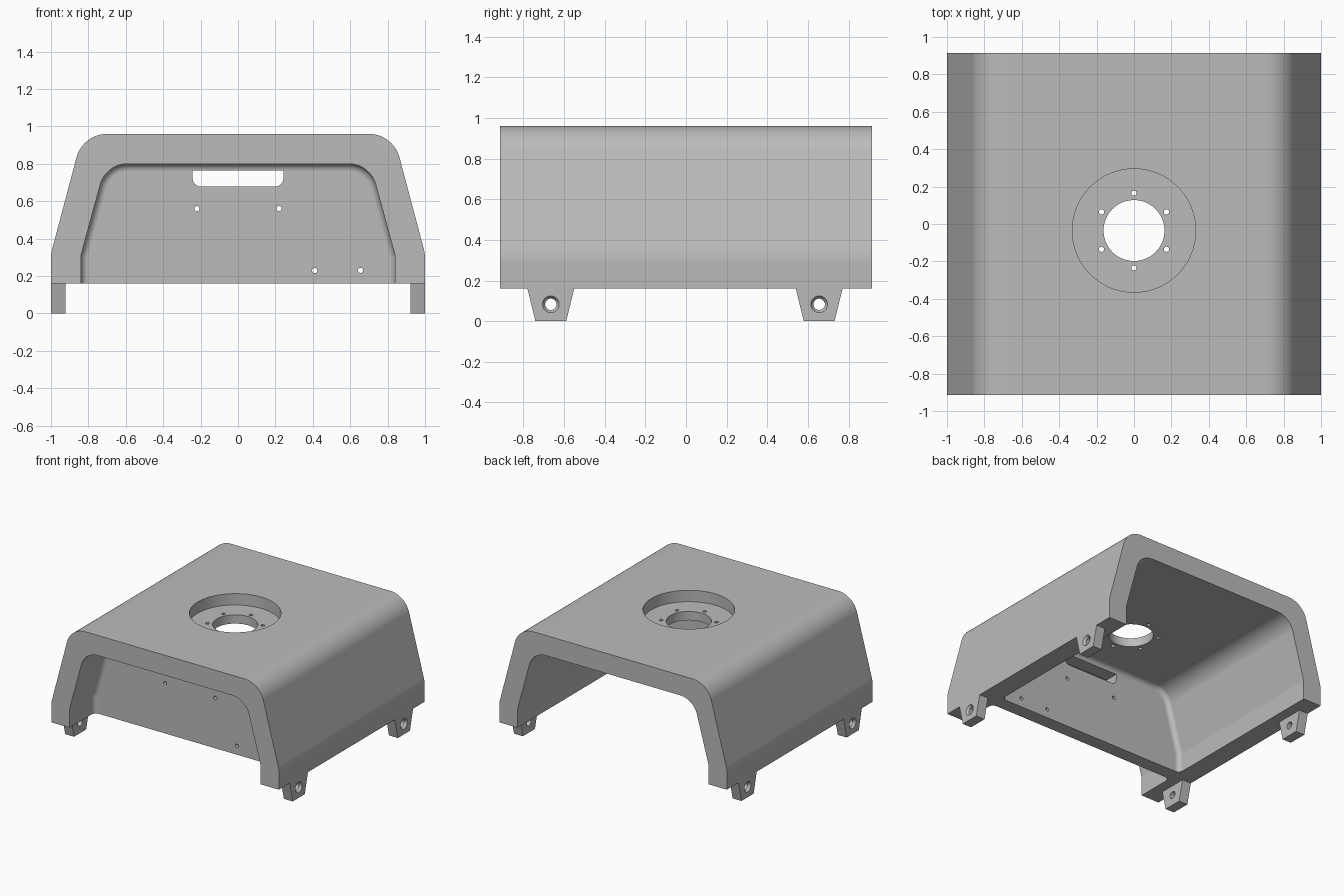
import bpy, bmesh, math
from mathutils import Vector, Matrix

if "Cube" in bpy.data.objects:
    bpy.data.objects.remove(bpy.data.objects["Cube"], do_unlink=True)

grey = bpy.data.materials.new("plain_grey")
grey.use_nodes = True
COLOR = (0.5, 0.5, 0.5, 1)
grey.diffuse_color = COLOR
grey.node_tree.nodes["Principled BSDF"].inputs["Base Color"].default_value = COLOR


def rounded(points, steps=12):
    """Outline from (u, v, radius) corners, with tangent arcs where radius > 0."""
    out = []
    for i, (u, v, r) in enumerate(points):
        p = Vector((u, v))
        if not r:
            out.append(p)
            continue
        a = (Vector(points[i - 1][:2]) - p).normalized()
        b = (Vector(points[(i + 1) % len(points)][:2]) - p).normalized()
        half = a.angle(b) / 2
        centre = p + (a + b).normalized() * (r / math.sin(half))
        start = p + a * (r / math.tan(half)) - centre
        end = p + b * (r / math.tan(half)) - centre
        sweep = start.angle_signed(end)
        for k in range(steps + 1):
            t = -sweep * k / steps
            out.append(centre + Matrix.Rotation(t, 2) @ start)
    return out


def mirrored(half):
    """Close a right-hand half profile into a symmetric outline."""
    return half + [(-u, v, r) for u, v, r in reversed(half)]


def prism(name, outline, axis, lo, hi, fillet_end=None, fillet=0.04):
    """Extrude an outline along x or y; optionally round the rim of one end."""
    place = (lambda p, d: (d, p.x, p.y)) if axis == "x" else (lambda p, d: (p.x, d, p.y))
    bm = bmesh.new()
    rings = [[bm.verts.new(place(p, d)) for p in outline] for d in (lo, hi)]
    n = len(outline)
    caps = [bm.faces.new(ring) for ring in rings]
    for i in range(n):
        j = (i + 1) % n
        bm.faces.new((rings[0][i], rings[0][j], rings[1][j], rings[1][i]))
    bmesh.ops.recalc_face_normals(bm, faces=bm.faces[:])
    if fillet_end is not None:
        bmesh.ops.bevel(bm, geom=caps[fillet_end].edges[:], offset=fillet,
                        segments=6, profile=0.5, affect="EDGES")
    mesh = bpy.data.meshes.new(name)
    bm.to_mesh(mesh)
    bm.free()
    obj = bpy.data.objects.new(name, mesh)
    bpy.context.collection.objects.link(obj)
    mesh.materials.append(grey)
    return obj


def drill(r, length, centre, axis="z", segments=32, r2=None):
    """Round cutter along an axis; r2 makes it a cone."""
    bm = bmesh.new()
    turn = {"z": Matrix(), "x": Matrix.Rotation(math.pi / 2, 4, "Y"),
            "y": Matrix.Rotation(math.pi / 2, 4, "X")}[axis]
    bmesh.ops.create_cone(bm, cap_ends=True, segments=segments, radius1=r,
                          radius2=r if r2 is None else r2, depth=length,
                          matrix=Matrix.Translation(centre) @ turn)
    mesh = bpy.data.meshes.new("cutter")
    bm.to_mesh(mesh)
    bm.free()
    obj = bpy.data.objects.new("cutter", mesh)
    bpy.context.collection.objects.link(obj)
    mesh.materials.append(grey)
    return obj


def activate(obj):
    bpy.ops.object.select_all(action="DESELECT")
    obj.select_set(True)
    bpy.context.view_layer.objects.active = obj


def cut(obj, cutters):
    activate(obj)
    for c in cutters:
        mod = obj.modifiers.new("cut", "BOOLEAN")
        mod.operation, mod.solver, mod.object = "DIFFERENCE", "EXACT", c
        bpy.ops.object.modifier_apply(modifier=mod.name)
        bpy.data.objects.remove(c, do_unlink=True)


def finish(obj):
    activate(obj)
    bpy.ops.object.shade_smooth_by_angle(angle=math.radians(30))
    mod = obj.modifiers.new("even_shading", "WEIGHTED_NORMAL")
    mod.keep_sharp = True


# Housing: outer arch hollowed from both ends, leaving a filleted cross wall
BASE, TOP, END = 0.16, 0.96, 0.915
WALL_FRONT, WALL_BACK = -0.6, -0.49
outer = rounded(mirrored([(1, BASE, 0), (1, 0.32, 0.2), (0.83, TOP, 0.17)]))
inner = rounded(mirrored([(0.84, 0, 0), (0.84, 0.31, 0.1), (0.706, 0.8, 0.15)]))
housing = prism("housing", outer, "y", -END, END)
cutters = [prism("cutter", inner, "y", -1.2, WALL_FRONT, fillet_end=1),
           prism("cutter", inner, "y", WALL_BACK, 1.2, fillet_end=0)]

# Round seat in the roof with its opening and ring of bolt holes
SEAT_Y = -0.035
cutters.append(drill(0.33, 0.2, (0, SEAT_Y, TOP + 0.01), segments=64))
cutters.append(drill(0.163, 0.5, (0, SEAT_Y, TOP - 0.1), segments=48))
for i in range(6):
    a = math.radians(30 + 60 * i)
    cutters.append(drill(0.014, 0.5, (0.2 * math.cos(a), SEAT_Y + 0.2 * math.sin(a), TOP - 0.1),
                         segments=16))

# Cross wall slot and small holes
slot = rounded(mirrored([(0.243, 0.765, 0), (0.243, 0.678, 0.045)]), steps=6)
cutters.append(prism("cutter", slot, "y", -0.7, -0.4))
for x, z in ((-0.22, 0.56), (0.22, 0.56), (0.41, 0.23), (0.655, 0.23)):
    cutters.append(drill(0.014, 0.3, (x, -0.55, z), "y", 16))
cut(housing, cutters)
finish(housing)

# Four tapered mounting feet with countersunk holes
for side, x in (("left", 1), ("right", -1)):
    for end, y in (("front", -0.665), ("back", 0.655)):
        taper = [Vector((y + u, v)) for u, v in
                 ((-0.115, BASE), (-0.076, 0), (0.076, 0), (0.115, BASE))]
        lo, hi = sorted((x * 0.922, x))
        foot = prism(f"{end}_{side}_foot", taper, "x", lo, hi)
        hole = drill(0.028, 0.3, (x * 0.96, y, 0.083), "x")
        radii = (0.028, 0.042) if x > 0 else (0.042, 0.028)
        sink = drill(radii[0], 0.02, (x * 0.991, y, 0.083), "x", r2=radii[1])
        cut(foot, [hole, sink])
        finish(foot)
